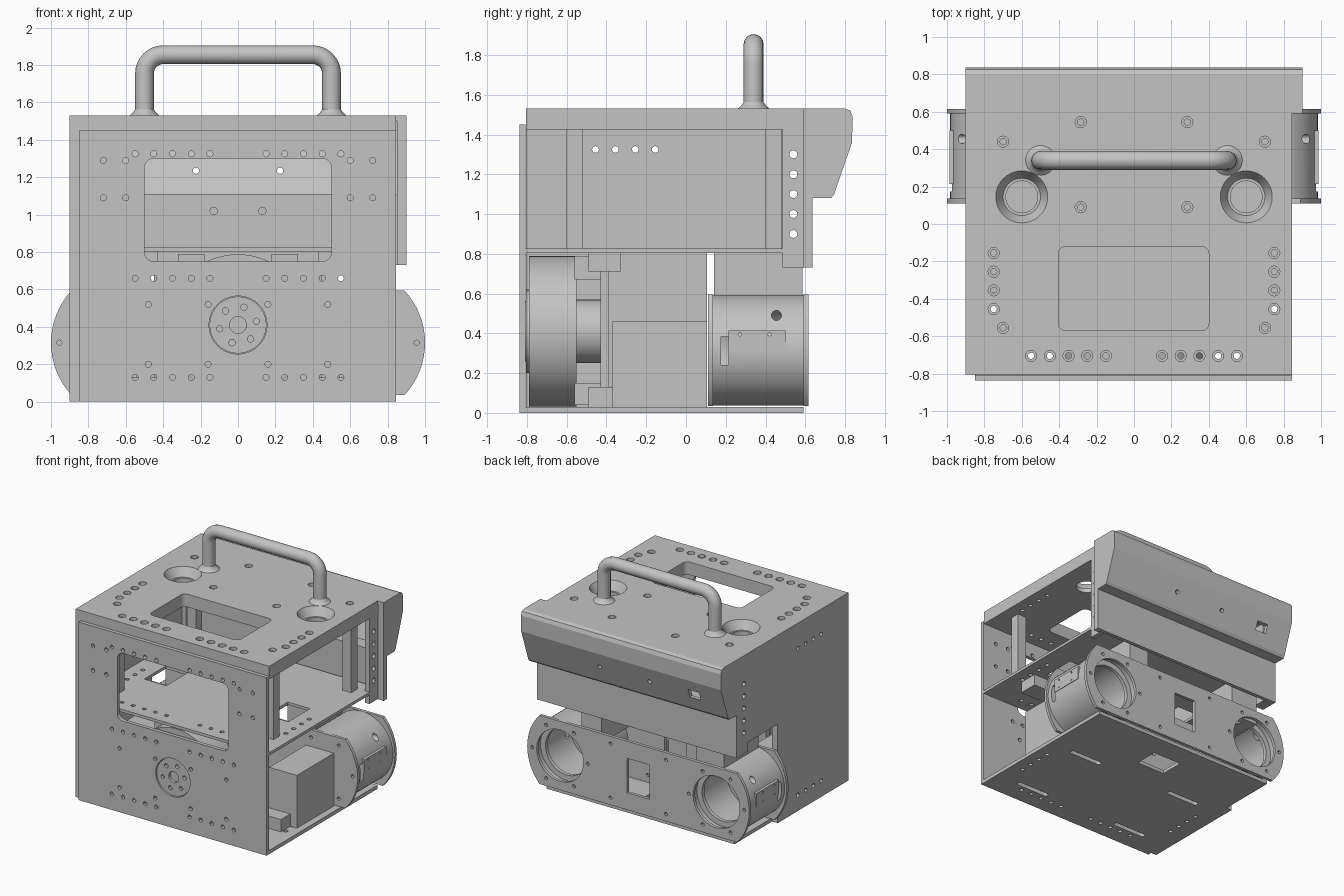
import bpy, bmesh
from math import sin, cos, pi, radians
from mathutils import Vector

cube = bpy.data.objects.get("Cube")
if cube:
    bpy.data.objects.remove(cube)

grey = bpy.data.materials.new("light grey")
grey.use_nodes = True
colour = (0.55, 0.55, 0.55, 1)
grey.diffuse_color = colour
grey.node_tree.nodes["Principled BSDF"].inputs["Base Color"].default_value = colour

SIDES = (-1, 1)
ROW = [s * (0.15 + 0.1 * i) for s in SIDES for i in range(5)]
COLUMN = [-0.155 - 0.1 * i for i in range(4)]


# --- helpers: every solid is added to a bmesh, then made an object ---
def place(axis, u, v, w):
    return {"X": Vector((w, u, v)), "Y": Vector((u, w, v)), "Z": Vector((u, v, w))}[axis]


def prism(bm, pts, axis, a, b, scale_end=None):
    """Extrude a 2D outline along an axis; scale_end = (centre, factor) tapers it."""
    end = pts
    if scale_end:
        (cu, cv), f = scale_end
        end = [(cu + (u - cu) * f, cv + (v - cv) * f) for u, v in pts]
    low = [bm.verts.new(place(axis, u, v, a)) for u, v in pts]
    top = [bm.verts.new(place(axis, u, v, b)) for u, v in end]
    n = len(pts)
    faces = [bm.faces.new(low), bm.faces.new(top)]
    for i in range(n):
        j = (i + 1) % n
        faces.append(bm.faces.new((low[i], low[j], top[j], top[i])))
    bmesh.ops.recalc_face_normals(bm, faces=faces)


def circle(u, v, r, n=16):
    return [(u + r * cos(2 * pi * i / n), v + r * sin(2 * pi * i / n)) for i in range(n)]


def rect(u0, u1, v0, v1, r=0):
    if not r:
        return [(u0, v0), (u1, v0), (u1, v1), (u0, v1)]
    corners = [(u1 - r, v1 - r), (u0 + r, v1 - r), (u0 + r, v0 + r), (u1 - r, v0 + r)]
    return [(u + r * cos(pi / 2 * (k + i / 6)), v + r * sin(pi / 2 * (k + i / 6)))
            for k, (u, v) in enumerate(corners) for i in range(7)]


def make(name, solids):
    bm = bmesh.new()
    for s in solids:
        prism(bm, *s)
    mesh = bpy.data.meshes.new(name)
    bm.to_mesh(mesh)
    bm.free()
    mesh.materials.append(grey)
    ob = bpy.data.objects.new(name, mesh)
    bpy.context.collection.objects.link(ob)
    return ob


def cut(ob, solids):
    tool = make("cutter", solids)
    tool.hide_render = True
    mod = ob.modifiers.new("cut", "BOOLEAN")
    mod.operation, mod.solver, mod.object = "DIFFERENCE", "EXACT", tool
    bpy.context.view_layer.objects.active = ob
    bpy.ops.object.modifier_apply(modifier=mod.name)
    bpy.data.objects.remove(tool)


def smooth(ob):
    bpy.ops.object.select_all(action="DESELECT")
    ob.select_set(True)
    bpy.context.view_layer.objects.active = ob
    bpy.ops.object.shade_smooth_by_angle(angle=radians(30))


def holes(points, axis, a, b, r=0.017):
    return [(circle(u, v, r, 12), axis, a, b) for u, v in points]


# --- top plate with window, light wells and countersunk holes ---
top = make("top_plate", [(rect(-0.9, 0.845, -0.805, 0.59), "Z", 1.425, 1.53)])
grid = [(x, -0.705) for x in ROW] + [(s * 0.75, y) for s in SIDES for y in COLUMN]
bolts = [(s * x, y) for s in SIDES for x, y in
         ((0.285, 0.545), (0.285, 0.09), (0.7, 0.44), (0.7, -0.555))]
wells = [(s * 0.6, 0.145) for s in SIDES]
cut(top, [(rect(-0.405, 0.4, -0.57, -0.12, 0.04), "Z", 1.3, 1.6)]
    + holes(grid + bolts, "Z", 1.3, 1.6) + [(circle(*c, 0.085, 40), "Z", 1.3, 1.6) for c in wells])
cut(top, holes(grid + bolts, "Z", 1.505, 1.6, 0.03)
    + [(circle(*c, 0.1, 40), "Z", 1.46, 1.55, (c, 1.5)) for c in wells])
smooth(top)

# --- front plate with window, hub opening and screw holes ---
front = make("front_plate", [(rect(-0.85, 0.845, 0, 1.45), "Y", -0.838, -0.808)])
spots = [(x, z) for x in ROW for z in (0.13, 0.66, 1.325)]
spots += [(s * x, z) for s in SIDES for x in (0.6, 0.72) for z in (1.09, 1.29)]
spots += [(s * x, z) for s in SIDES for x in (0.16, 0.48) for z in (0.2, 0.52)]
cut(front, [(rect(-0.5, 0.5, 0.75, 1.3, 0.05), "Y", -1, -0.7)])
cut(front, [(circle(0, 0.41, 0.155, 40), "Y", -1, -0.7)])
cut(front, holes(spots, "Y", -1, -0.7, 0.016))
smooth(front)

# --- closed side wall, cut away around the rear tube ---
wall = make("side_wall", [([(-0.805, 0), (0.105, 0), (0.105, 0.805), (0.485, 0.805), (0.485, 0.73),
                            (0.59, 0.73), (0.59, 1.425), (-0.805, 1.425)], "X", -0.9, -0.847)])
flange_holes = [(0.54, 0.9 + 0.1 * i) for i in range(5)]
cut(wall, holes([(y, z) for y in COLUMN for z in (0.13, 1.325)], "X", -1, -0.8)
    + holes(flange_holes, "X", -1, -0.8, 0.02))
smooth(wall)

# --- shelf and bottom plate ---
shelf = make("middle_shelf", [(rect(-0.85, 0.845, -0.808, 0.59), "Z", 0.803, 0.826)])
cut(shelf, holes(grid, "Z", 0.7, 0.9)
    + [(rect(s * 0.55 - 0.1, s * 0.55 + 0.1, -0.28, 0), "Z", 0.7, 0.9) for s in SIDES])
bottom = make("bottom_plate", [(rect(-0.85, 0.845, -0.808, 0.59), "Z", 0, 0.03)])
cut(bottom, holes(grid, "Z", -0.1, 0.1) + [(rect(-0.13, 0.13, 0.2, 0.4), "Z", -0.1, 0.1)]
    + [(rect(s * 0.49 - 0.15, s * 0.49 + 0.15, y - 0.02, y + 0.02, 0.018), "Z", -0.1, 0.1)
       for s in SIDES for y in (-0.64, 0)])
for plate in (shelf, bottom):
    smooth(plate)

# --- corner posts between shelf and top ---
make("corner_posts", [(rect(s * 0.7 - 0.04, s * 0.7 + 0.04, y - 0.04, y + 0.04), "Z", 0.826, 1.425)
                      for s in SIDES for y in (-0.56, 0.44)])

# --- hollow rear cover with inner mounting flanges ---
cover = make("rear_cover", [([(0.59, 0.73), (0.635, 0.73), (0.635, 1.08), (0.73, 1.08),
    (0.745, 1.1), (0.835, 1.36), (0.838, 1.49), (0.827, 1.52), (0.8, 1.53), (0.59, 1.53)],
    "X", -0.9, 0.9)])
cut(cover, [([(0.5, 0.6), (0.605, 0.6), (0.605, 1.11), (0.715, 1.11), (0.805, 1.37),
              (0.805, 1.5), (0.5, 1.5)], "X", -0.85, 0.85)])
cut(cover, holes([(s * 0.225, 1.235) for s in SIDES], "Y", 0.7, 0.95)
    + holes([(s * 0.13, 1.02) for s in SIDES], "Y", 0.56, 0.62, 0.02)
    + [(rect(-0.68, -0.58, 1.2, 1.27), "Y", 0.7, 0.95)])
flanges = make("cover_flanges", [(rect(0.485, 0.592, 0.73, 1.425), "X", a, b)
                                 for a, b in ((-0.846, -0.81), (0.805, 0.845))])
cut(flanges, holes(flange_holes, "X", -1, 1, 0.02))
smooth(flanges)

# --- carrying handle ---
path = [(-0.5, 1.5)]
path += [(-0.4 - 0.1 * cos(pi / 2 * i / 8), 1.755 + 0.1 * sin(pi / 2 * i / 8)) for i in range(9)]
path += [(-x, z) for x, z in reversed(path)]
curve = bpy.data.curves.new("handle", "CURVE")
curve.dimensions = "3D"
curve.bevel_depth, curve.bevel_resolution = 0.05, 6
spline = curve.splines.new("POLY")
spline.points.add(len(path) - 1)
for p, (x, z) in zip(spline.points, path):
    p.co = (x, 0.34, z, 1)
curve.materials.append(grey)
handle = bpy.data.objects.new("handle", curve)
bpy.context.collection.objects.link(handle)
bpy.ops.object.select_all(action="DESELECT")
handle.select_set(True)
bpy.context.view_layer.objects.active = handle
bpy.ops.object.convert(target="MESH")
smooth(bpy.context.view_layer.objects.active)
feet = [(s * 0.5, 0.34) for s in SIDES]
smooth(make("handle_feet", [(circle(*c, r, 32), "Z", z, z + 0.018, (c, f))
                            for c in feet for r, z, f in ((0.082, 1.528, 0.75), (0.0615, 1.546, 0.8))]))

# --- front wheel with hub, backing plate and brackets ---
smooth(make("wheel", [(circle(0, 0.41, 0.378, 64), "Y", -0.79, -0.55),
                      (circle(0, 0.41, 0.21, 48), "Y", -0.805, -0.79),
                      (circle(0, 0.41, 0.16, 32), "Y", -0.55, -0.43)]))
hub = make("wheel_hub", [(circle(0, 0.41, 0.152, 40), "Y", -0.828, -0.78)])
ring = [(0.1 * cos(pi / 3 * i + 0.2), 0.41 + 0.1 * sin(pi / 3 * i + 0.2)) for i in range(6)]
cut(hub, holes(ring, "Y", -0.9, -0.8) + [(circle(0, 0.41, 0.045, 24), "Y", -0.9, -0.79)])
smooth(hub)
make("wheel_mount", [(rect(-0.45, 0.45, 0.03, 0.803), "Y", -0.43, -0.39)])
make("mount_brackets", [(rect(s * 0.58 - 0.15, s * 0.58 + 0.15, -0.49, -0.33), "Z", a, b)
                        for s in SIDES for a, b in ((0.03, 0.13), (0.71, 0.803))])
make("mount_lugs", [(rect(s * 0.25 - 0.07, s * 0.25 + 0.07, -0.56, -0.42), "Z", a, b)
                    for s in SIDES for a, b in ((0.04, 0.15), (0.67, 0.79))])

# --- equipment boxes ---
make("equipment_boxes", [(rect(s * 0.665 - 0.125, s * 0.665 + 0.125, -0.37, 0.105), "Z", 0.03, 0.46)
                         for s in SIDES])
make("tube_blocks", [(rect(a, b, 0.14, 0.585), "Z", 0.5, 0.803)
                     for a, b in ((-0.75, -0.5), (0.35, 0.53))])

# --- rear tubes between two shared end plates ---
Z = 0.315
TUBE_X = 0.705
outline = [(s * (0.59 + 0.41 * cos(a)), Z + s * 0.41 * sin(a))
           for s in (1, -1) for a in [radians(-43 + 86 * i / 16) for i in range(17)]]
for name, y in (("inner_end_plate", 0.11), ("outer_end_plate", 0.59)):
    plate = make(name, [(outline, "Y", y, y + 0.025)])
    screws = [(s * TUBE_X + 0.25 * cos(a), Z + 0.25 * sin(a))
              for s in SIDES for a in [pi / 3 * i for i in range(6)]]
    cuts = holes(screws + [(s * 0.25, Z + t * 0.22) for s in SIDES for t in SIDES], "Y", y - 0.1, y + 0.1, 0.014)
    cuts.append((rect(-0.1, 0.1, Z - 0.14, Z + 0.14), "Y", y - 0.1, y + 0.1))
    if y > 0.5:
        cuts += [(circle(s * TUBE_X, Z, 0.21, 48), "Y", y - 0.1, y + 0.1) for s in SIDES]
    cut(plate, cuts)
    smooth(plate)

for s, side in ((1, "left"), (-1, "right")):
    tube = make(side + "_tube", [(circle(s * TUBE_X, Z, 0.278, 64), "Y", 0.134, 0.591)])
    cut(tube, [(circle(s * TUBE_X, Z, 0.235, 64), "Y", 0.15, 0.7)])
    span = sorted((s * 0.8, s * 1.1))
    cut(tube, [(rect(0.175, 0.215, 0.24, 0.385), "X", *span),
               (circle(0.455, 0.49, 0.025, 16), "X", *span)])
    smooth(tube)
    panel_span = sorted((s * 0.95, s * 0.987))
    panel = make(side + "_tube_panel", [(rect(0.215, 0.5, 0.305, 0.415), "X", *panel_span)])
    cut(panel, holes([(y, z) for y in (0.27, 0.42) for z in (0.325, 0.395)], "X", *span, 0.008))
    lip = make(side + "_tube_lip", [(circle(s * TUBE_X, Z, 0.24, 48), "Y", 0.5, 0.53)])
    cut(lip, [(circle(s * TUBE_X, Z, 0.19, 48), "Y", 0.4, 0.6)])
    smooth(lip)
